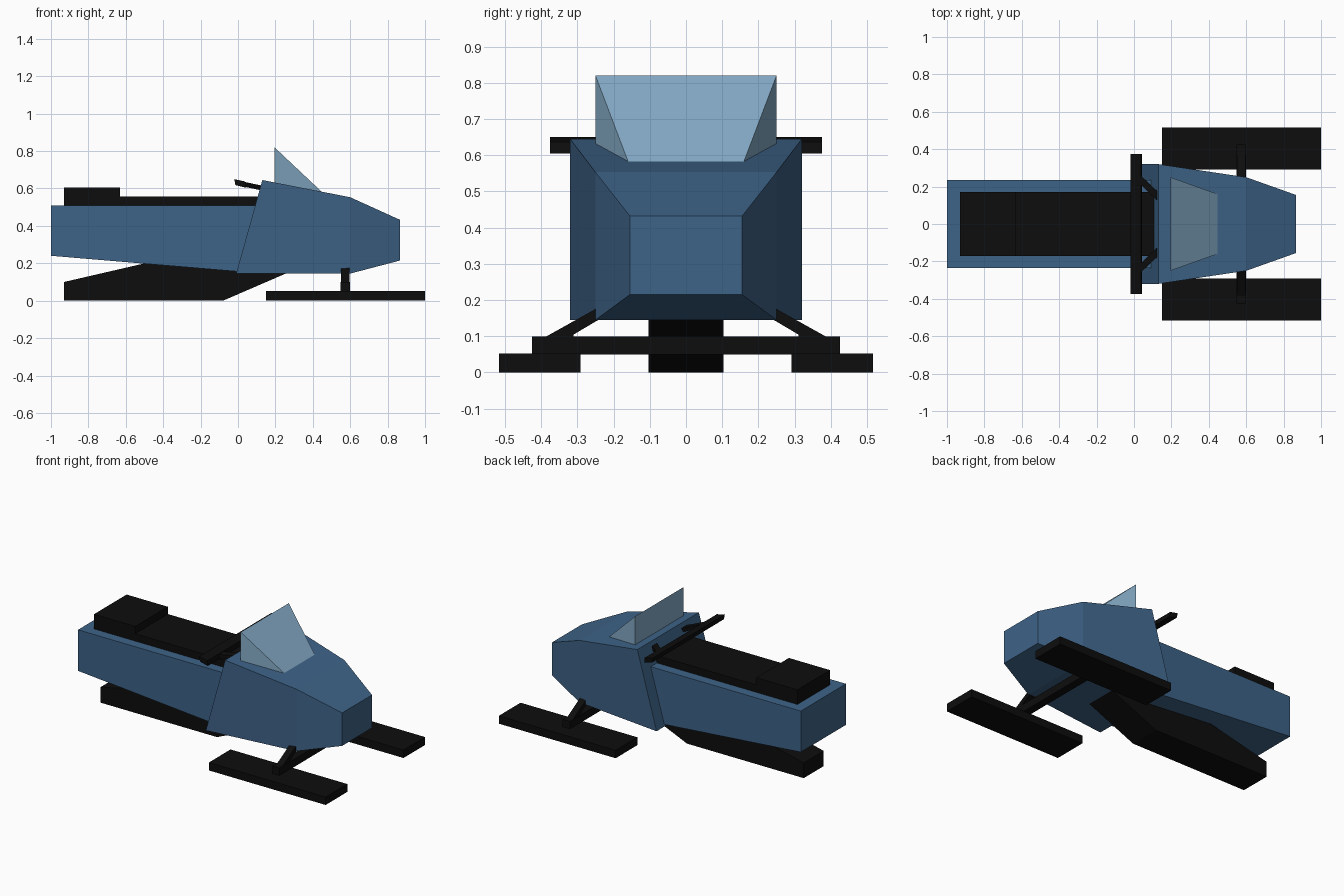
import bpy, bmesh
from mathutils import Vector

if "Cube" in bpy.data.objects:
    bpy.data.objects.remove(bpy.data.objects["Cube"])


def material(name, rgb):
    m = bpy.data.materials.new(name)
    m.diffuse_color = (*rgb, 1)
    m.use_nodes = True
    m.node_tree.nodes["Principled BSDF"].inputs["Base Color"].default_value = m.diffuse_color
    return m


BLUE = material("body blue", (0.048, 0.125, 0.245))
GLASS = material("pale windshield blue", (0.235, 0.41, 0.57))
BLACK = material("black", (0.004, 0.004, 0.004))


def loft(name, rings, mat):
    """Closed flat-faced solid through rings of equal point count."""
    bm = bmesh.new()
    vr = [[bm.verts.new(p) for p in r] for r in rings]
    n = len(vr[0])
    for a, b in zip(vr, vr[1:]):
        for i in range(n):
            j = (i + 1) % n
            bm.faces.new((a[i], a[j], b[j], b[i]))
    bm.faces.new(vr[0])
    bm.faces.new(vr[-1])
    bmesh.ops.recalc_face_normals(bm, faces=bm.faces)
    me = bpy.data.meshes.new(name)
    bm.to_mesh(me)
    bm.free()
    me.materials.append(mat)
    ob = bpy.data.objects.new(name, me)
    bpy.context.collection.objects.link(ob)
    return ob


def side_profile(name, pts, half, mat):
    """Side outline (x, z) extruded to both sides in y."""
    return loft(name, [[(x, y, z) for x, z in pts] for y in (-half, half)], mat)


def box(name, x, y, z, mat):
    ring = [(x[0], z[0]), (x[1], z[0]), (x[1], z[1]), (x[0], z[1])]
    return loft(name, [[(a, b, c) for a, c in ring] for b in y], mat)


# Rear body
side_profile("rear_body", [(-1, 0.24), (0, 0.156), (0.2, 0.156), (0.2, 0.51), (-1, 0.51)], 0.235, BLUE)

# Hood: slanted back, shoulder, nose (x bottom, x top, half width, z bottom, z top)
stations = [(-0.01, 0.13, 0.32, 0.145, 0.645),
            (0.6, 0.6, 0.25, 0.145, 0.553),
            (0.867, 0.867, 0.155, 0.215, 0.432)]
loft("hood", [[(xb, -h, zb), (xb, h, zb), (xt, h, zt), (xt, -h, zt)]
              for xb, xt, h, zb, zt in stations], BLUE)

# Windshield wedge
loft("windshield", [[(0.195, s * 0.25, 0.82), (0.195, s * 0.25, 0.63), (0.447, s * 0.16, 0.583)]
                    for s in (-1, 1)], GLASS)

# Seat with raised rear
side_profile("seat", [(-0.93, 0.505), (0.13, 0.505), (0.13, 0.558), (-0.63, 0.558),
                      (-0.63, 0.606), (-0.93, 0.606)], 0.17, BLACK)

# Track
side_profile("track", [(-0.93, 0), (-0.08, 0), (0.29, 0.16), (-0.28, 0.25), (-0.93, 0.1)], 0.104, BLACK)

# Front axle
box("front_axle", (0.547, 0.6), (-0.425, 0.425), (0.05, 0.1), BLACK)

# Handlebar grip bar, slightly tilted
side_profile("handlebar", [(-0.02, 0.65), (-0.014, 0.618), (0.042, 0.604), (0.038, 0.637)], 0.375, BLACK)

for s, side in ((-1, "right"), (1, "left")):
    # Skis, suspension struts and handlebar stems
    box(side + "_ski", (0.15, 1.0), sorted((s * 0.292, s * 0.517)), (0, 0.052), BLACK)
    strut = [(0.2, 0.203), (0.385, 0.1), (0.385, 0.09), (0.31, 0.09), (0.31, 0.105), (0.2, 0.17)]
    loft(side + "_strut", [[(x, s * y, z) for y, z in strut] for x in (0.552, 0.596)], BLACK)
    stem = [(0.02, 0.275, 0.638), (0.02, 0.225, 0.638), (0.13, 0.12, 0.615), (0.13, 0.17, 0.615)]
    loft(side + "_handlebar_stem", [[(x, s * y, z - d) for x, y, z in stem] for d in (0, 0.026)], BLACK)
